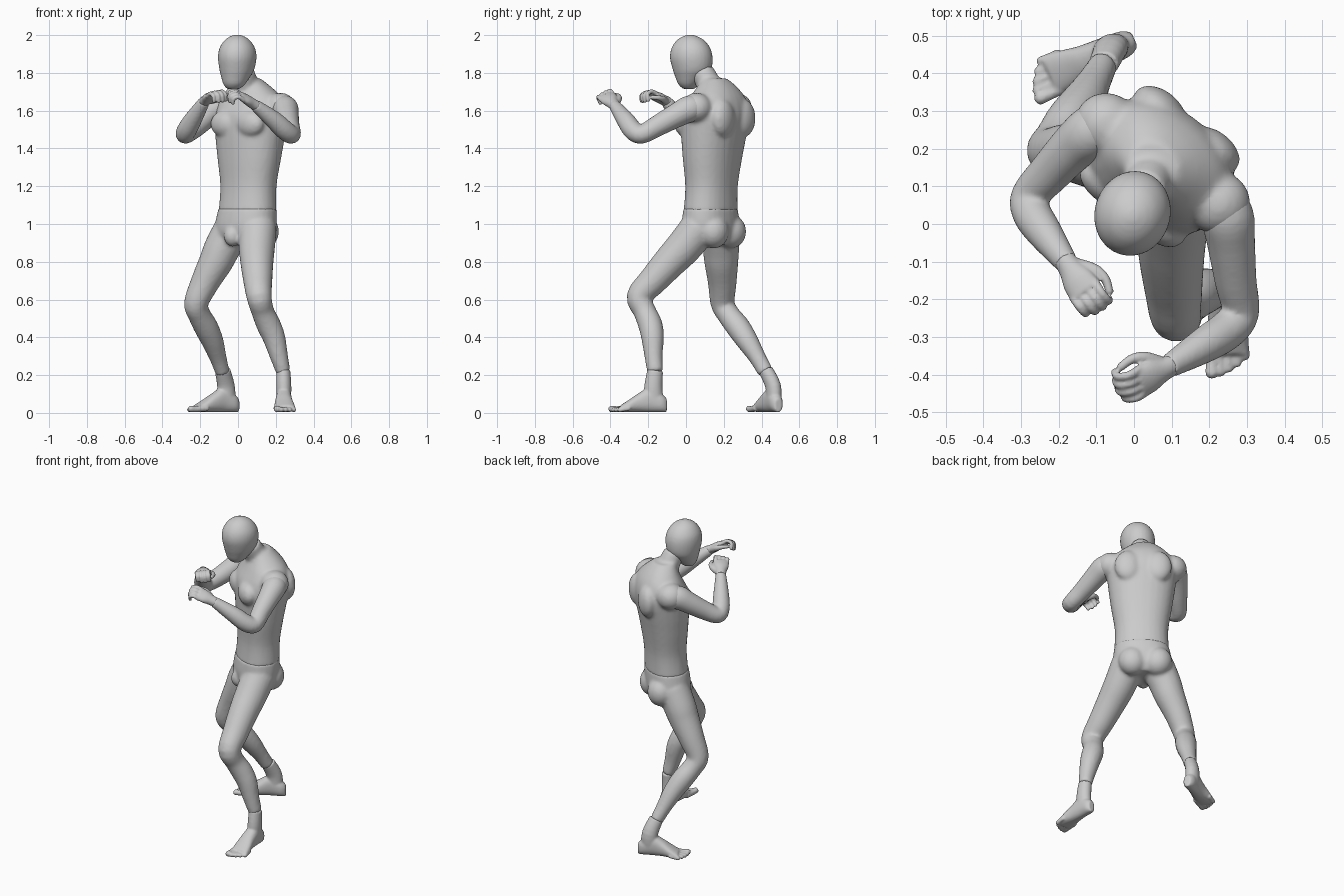
import bpy, bmesh, math
from mathutils import Vector as V, Matrix

TWIST = V((math.cos(0.65), -math.sin(0.65), 0))   # across the turned torso
UP = V((0, 0, 1))


def spline(a, b, c, d, t):
    return [0.5 * (2*q + (r-p)*t + (2*p-5*q+4*r-s)*t*t + (3*q-p-3*r+s)*t**3)
            for p, q, r, s in zip(a, b, c, d)]


def loft(bm, pts, side=V((1, 0, 0)), axis=None, power=2.0, steps=4, n=28):
    """Closed tube through points (x, y, z, half width, half depth)."""
    pts = [tuple(p) if len(p) == 5 else (*p, p[3]) for p in pts]
    ext = [pts[0]] + pts + [pts[-1]]
    path = [spline(*ext[i:i+4], k/steps) for i in range(len(pts)-1) for k in range(steps)]
    path.append(pts[-1])
    rings = []
    for i, p in enumerate(path):
        c = V(p[:3])
        t = axis or (V(path[min(i+1, len(path)-1)][:3]) - V(path[max(i-1, 0)][:3])).normalized()
        w = (side - t * side.dot(t)).normalized()
        d = t.cross(w)
        ring = []
        for k in range(n):
            a = 2*math.pi*k/n
            ca, sa = math.cos(a), math.sin(a)
            ring.append(bm.verts.new(c + w*math.copysign(abs(ca)**(2/power), ca)*p[3]
                                     + d*math.copysign(abs(sa)**(2/power), sa)*p[4]))
        rings.append(ring)
    for r, s in zip(rings, rings[1:]):
        for k in range(n):
            bm.faces.new((r[k], r[(k+1) % n], s[(k+1) % n], s[k]))
    bm.faces.new(rings[0][::-1])
    bm.faces.new(rings[-1])


def ball(bm, c, r, side=TWIST):
    """Ellipsoid with radii along side, depth and up."""
    r = r if isinstance(r, tuple) else (r, r, r)
    rot = Matrix((side, UP.cross(side), UP)).transposed().to_4x4()
    bmesh.ops.create_icosphere(bm, subdivisions=3, radius=1,
                               matrix=Matrix.Translation(c) @ rot @ Matrix.Diagonal((*r, 1)))


def finish(bm, name, voxel=0.01, smooth=6):
    """Fuse the overlapping volumes into one smooth skin."""
    bmesh.ops.recalc_face_normals(bm, faces=bm.faces)
    me = bpy.data.meshes.new(name)
    bm.to_mesh(me)
    bm.free()
    ob = bpy.data.objects.new(name, me)
    bpy.context.collection.objects.link(ob)
    m = ob.modifiers.new("fuse", 'REMESH')
    m.mode, m.voxel_size, m.use_smooth_shade = 'VOXEL', voxel, True
    s = ob.modifiers.new("soften", 'SMOOTH')
    s.factor, s.iterations = 0.5, smooth


# Head, chin tucked and turned slightly
bm = bmesh.new()
loft(bm, [(-.025, .015, 1.715, .035, .03), (-.02, .015, 1.74, .058, .056), (-.012, .025, 1.78, .077, .083),
          (-.006, .032, 1.82, .092, .104), (-.004, .028, 1.88, .101, .114), (-.004, .026, 1.93, .094, .104),
          (-.004, .024, 1.97, .069, .076), (-.004, .022, 1.992, .04, .042), (-.004, .022, 2.002, .012, .012)],
     side=V((.96, -.28, 0)), axis=UP)
finish(bm, "head", .008, 5)

# Torso with neck, shoulders, chest and back muscles
bm = bmesh.new()
loft(bm, [(.05, .13, 1.065, .163, .123), (.055, .135, 1.2, .158, .12), (.06, .14, 1.35, .18, .135),
          (.065, .148, 1.48, .198, .15), (.07, .155, 1.58, .205, .155), (.075, .165, 1.66, .18, .128),
          (.065, .165, 1.72, .125, .095), (.05, .15, 1.77, .07, .065)], side=TWIST, axis=UP, power=2.2)
loft(bm, [(.055, .15, 1.66, .07), (.04, .12, 1.74, .066), (.025, .085, 1.81, .06)])
for c in ((.225, .055, 1.615), (-.075, .265, 1.615)):
    ball(bm, c, (.085, .085, .08))
for s in (-1, 1):
    chest = V((.065, .145, 1.53)) + TWIST*s*.085 + UP.cross(TWIST)*-.115
    ball(bm, chest, (.085, .05, .07))
    ball(bm, V((.07, .16, 1.56)) + TWIST*s*.09 + UP.cross(TWIST)*.115, (.08, .05, .1))
finish(bm, "torso", .01, 8)

# Pelvis and legs down to the ankles
bm = bmesh.new()
loft(bm, [(.05, .13, 1.085, .163, .124), (.042, .13, 1.0, .174, .13), (.035, .135, .94, .165, .122),
          (.03, .135, .89, .09, .09)], side=TWIST, axis=UP, power=2.2)
ball(bm, (-.03, .05, .935), (.045, .045, .055))
for s in (-1, 1):
    ball(bm, V((.035, .14, .96)) + TWIST*s*.075 + UP.cross(TWIST)*.065, (.085, .08, .09))
LEGS = {
    "left": [(.105, .07, .98, .1), (.1, -.01, .88, .096), (.1, -.085, .8, .088), (.105, -.175, .7, .077),
             (.112, -.248, .615, .067), (.13, -.22, .54, .06), (.16, -.19, .47, .064), (.19, -.177, .4, .06),
             (.217, -.172, .3, .048), (.24, -.163, .215, .038, .042)],
    "right": [(-.03, .18, .97, .1), (-.085, .185, .87, .096), (-.117, .187, .8, .09), (-.175, .192, .69, .076),
              (-.222, .194, .58, .064), (-.205, .225, .52, .06), (-.17, .275, .455, .064), (-.135, .325, .38, .058),
              (-.105, .38, .29, .045), (-.082, .422, .215, .038, .042)]}
for pts in LEGS.values():
    loft(bm, pts)
finish(bm, "pelvis_and_legs", .01, 6)


# Feet with toes
def foot(name, heel, f, lateral):
    bm = bmesh.new()
    f = V(f).normalized()
    s = UP.cross(f) * lateral
    heel = V(heel)

    def at(a, b, z):
        return tuple(heel + f*a + s*b + UP*z)
    loft(bm, [(*at(a, b, z), w, z - .004) for a, b, z, w in
              ((.004, 0, .04, .02), (.03, 0, .052, .035), (.09, 0, .07, .04), (.15, -.002, .055, .046),
               (.2, 0, .038, .053), (.25, .003, .022, .055))], side=s, axis=f, power=2.3)
    ankle = LEGS[name][-1]
    loft(bm, [(ankle[0], ankle[1], .225, .037, .042), (*at(.075, 0, .14), .04, .048),
              (*at(.075, 0, .05), .038, .055)], side=s)
    for i in range(5):
        b, r = -.042 + .0225*i, (.017, .013, .0125, .012, .012)[i]
        tip = (.312, .308, .298, .284, .266)[i] - r
        loft(bm, [(*at(.2, b, .025), r), (*at(tip-.03, b, .02), r*.95), (*at(tip, b, r+.004), r*1.05)], side=s, n=12)
        ball(bm, at(tip, b, r+.004), r*1.05)
    finish(bm, name + "_foot", .006, 4)


foot("left", (.24, -.098, 0), (.03, -1, 0), 1)
foot("right", (.005, .492, 0), (-.91, -.4, 0), -1)

# Arms from shoulder to wrist
ARMS = {
    "left": [(.23, .07, 1.615, .06), (.248, .02, 1.61, .071), (.258, -.05, 1.575, .064), (.27, -.15, 1.52, .056),
             (.283, -.235, 1.475, .05), (.25, -.28, 1.495, .052), (.19, -.32, 1.55, .048), (.09, -.38, 1.63, .031)],
    "right": [(-.07, .28, 1.615, .06), (-.112, .245, 1.61, .071), (-.16, .205, 1.575, .064),
              (-.225, .135, 1.515, .056), (-.277, .075, 1.475, .05), (-.272, .03, 1.495, .052),
              (-.24, -.02, 1.55, .048), (-.178, -.105, 1.65, .031)]}
for name, pts in ARMS.items():
    bm = bmesh.new()
    loft(bm, pts)
    ball(bm, pts[4][:3], .05)
    finish(bm, name + "_arm", .008, 5)


# Half-closed hands
def hand(name, wrist, d, n, hand_sign):
    bm = bmesh.new()
    d = V(d).normalized()
    n = V(n)
    n = (n - d*n.dot(d)).normalized()
    t = d.cross(n) * hand_sign
    wrist = V(wrist)

    def at(a, b, c):
        return tuple(wrist + d*a + t*b + n*c)
    loft(bm, [(*at(a, b, c), w, h) for a, b, c, w, h in
              ((-.015, 0, 0, .029, .028), (.02, 0, 0, .033, .027), (.06, 0, .002, .044, .024),
               (.1, 0, .002, .045, .017))], side=t, axis=d)
    for i in range(4):
        b, k = -.035 + .0235*i, (.82, .97, 1, .95)[i]
        path = [(.085, 0), (.085 + .042*k, .003), (.085 + .064*k, -.022*k), (.085 + .052*k, -.052*k)]
        loft(bm, [(*at(a, b, c), .0125 - .0008*j) for j, (a, c) in enumerate(path)], side=t, n=12)
        ball(bm, at(path[-1][0], b, path[-1][1]), .0102)
    thumb = [(.02, .02, -.008, .02), (.055, .05, -.016, .017), (.09, .06, -.024, .013), (.122, .05, -.032, .0115)]
    loft(bm, [(*at(a, b, c), r) for a, b, c, r in thumb], side=n, n=12)
    ball(bm, at(*thumb[-1][:3]), .0115)
    finish(bm, name + "_hand", .005, 3)


hand("left", (.09, -.38, 1.63), (-.78, -.42, .46), (-.1, -.45, .85), 1)
hand("right", (-.178, -.105, 1.65), (.52, -.8, .36), (-.1, -.1, 1), -1)
